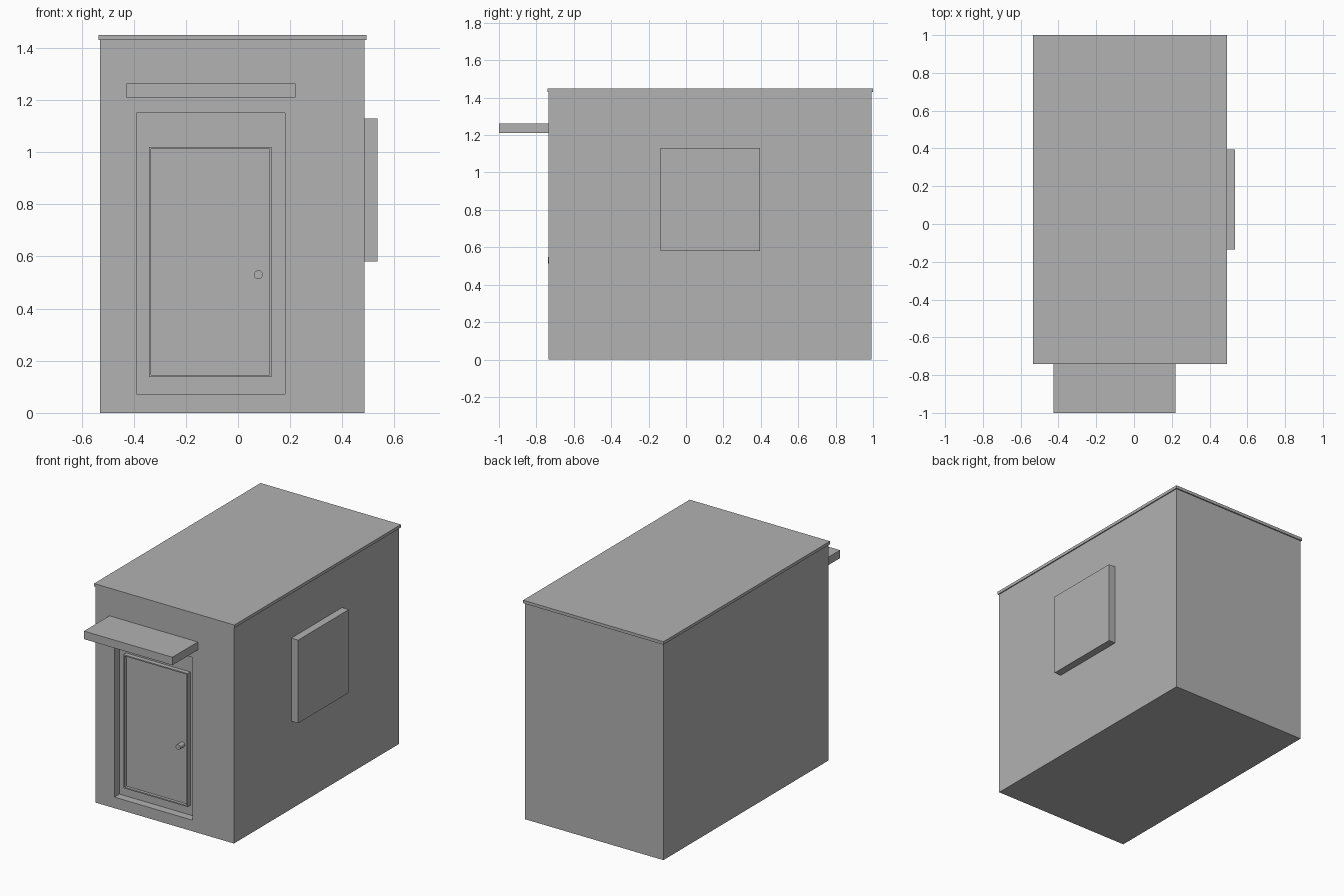
import bpy
import bmesh
from mathutils import Matrix, Vector

if "Cube" in bpy.data.objects:
    bpy.data.objects.remove(bpy.data.objects["Cube"], do_unlink=True)

# One plain grey for everything
grey = bpy.data.materials.new("plain_grey")
grey.use_nodes = True
colour = (0.445, 0.445, 0.445, 1)
grey.diffuse_color = colour
grey.node_tree.nodes["Principled BSDF"].inputs["Base Color"].default_value = colour


def add_object(name, bm):
    mesh = bpy.data.meshes.new(name)
    bm.to_mesh(mesh)
    bm.free()
    mesh.materials.append(grey)
    obj = bpy.data.objects.new(name, mesh)
    bpy.context.collection.objects.link(obj)
    return obj


def box(name, xs, ys, zs):
    low, high = (Vector(c) for c in zip(xs, ys, zs))
    place = Matrix.Translation((low + high) / 2) @ Matrix.Diagonal((*(high - low), 1))
    bm = bmesh.new()
    bmesh.ops.create_cube(bm, size=1, matrix=place)
    return add_object(name, bm)


def carve(target, xs, ys, zs):
    cutter = box("cutter", xs, ys, zs)
    cutter.hide_render = True
    mod = target.modifiers.new("recess", "BOOLEAN")
    mod.operation, mod.solver, mod.object = "DIFFERENCE", "EXACT", cutter
    bpy.context.view_layer.objects.active = target
    bpy.ops.object.modifier_apply(modifier=mod.name)
    bpy.data.objects.remove(cutter, do_unlink=True)


FRONT = -0.735
RECESS = FRONT + 0.053
DOOR = FRONT + 0.024
PANEL = DOOR + 0.02

# Cabin body with the doorway recess
walls = box("walls", (-0.529, 0.485), (FRONT, 0.992), (0, 1.43))
carve(walls, (-0.39, 0.18), (FRONT - 0.1, RECESS), (0.073, 1.15))

# Thin overhanging roof and door canopy
box("roof", (-0.535, 0.492), (-0.741, 1), (1.43, 1.45))
box("door_canopy", (-0.427, 0.22), (-1, FRONT), (1.21, 1.263))

# Door with a narrow raised rim
door = box("door", (-0.342, 0.128), (DOOR, RECESS), (0.137, 1.02))
carve(door, (-0.334, 0.12), (FRONT - 0.1, PANEL), (0.145, 1.012))

# Round door knob
bm = bmesh.new()
knob_front = FRONT - 0.004
turn = Matrix.Rotation(1.5708, 4, "X")
centre = Matrix.Translation((0.078, (knob_front + PANEL) / 2, 0.53))
bmesh.ops.create_cone(bm, cap_ends=True, segments=24, radius1=0.017, radius2=0.017,
                      depth=PANEL - knob_front, matrix=centre @ turn)
knob = add_object("door_knob", bm)
bpy.ops.object.select_all(action="DESELECT")
knob.select_set(True)
bpy.context.view_layer.objects.active = knob
bpy.ops.object.shade_smooth_by_angle()

# Projecting side window
box("side_window", (0.485, 0.535), (-0.135, 0.395), (0.58, 1.13))
